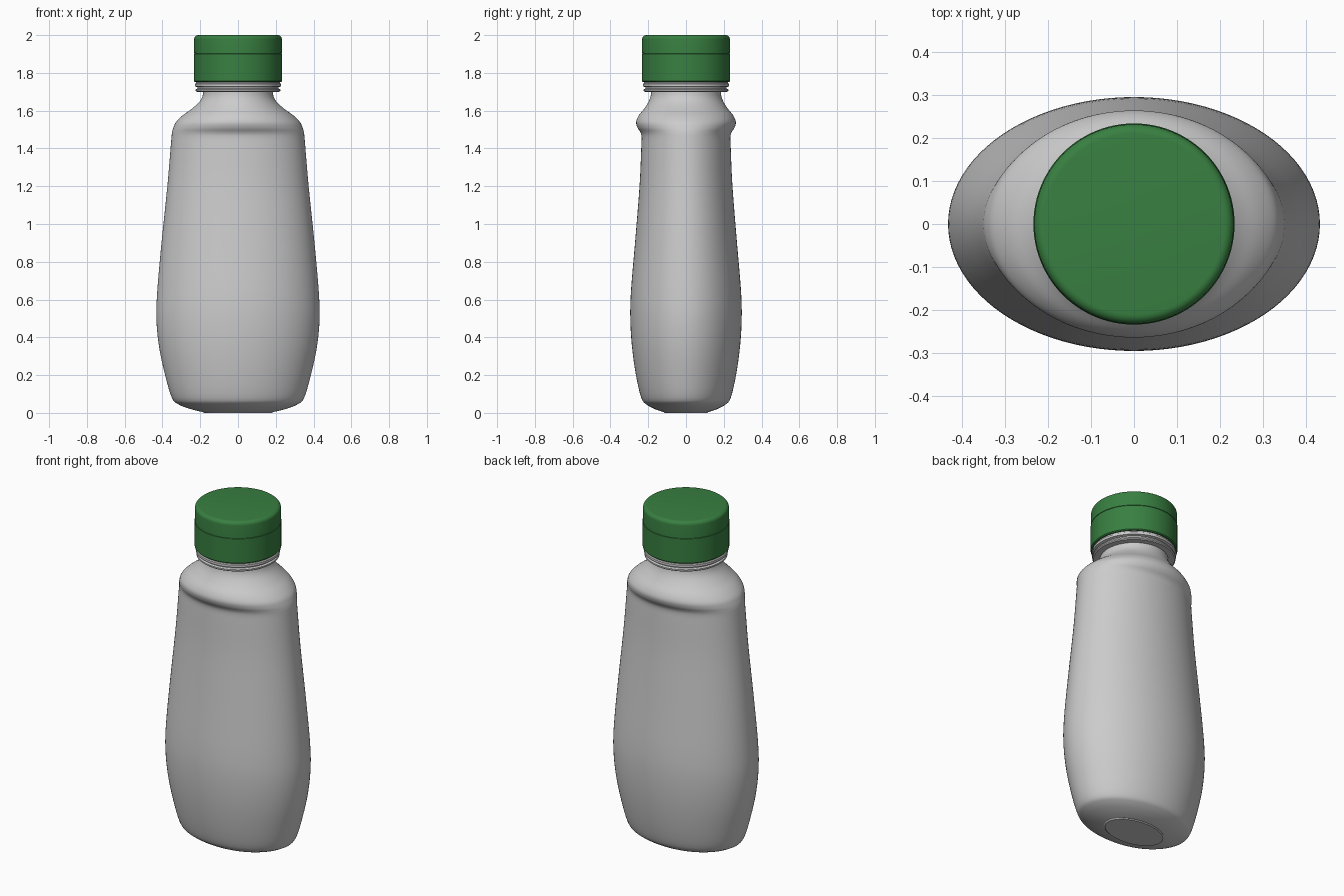
import bpy, bmesh, math

cube = bpy.data.objects.get("Cube")
if cube:
    bpy.data.objects.remove(cube, do_unlink=True)


def material(name, rgb):
    mat = bpy.data.materials.new(name)
    mat.use_nodes = True
    mat.diffuse_color = (*rgb, 1)
    bsdf = mat.node_tree.nodes["Principled BSDF"]
    bsdf.inputs["Base Color"].default_value = (*rgb, 1)
    bsdf.inputs["Roughness"].default_value = 0.5
    return mat


def catmull(rows, steps):
    """Smooth a list of profile rows by passing a spline through them."""
    pts = [rows[0]] + rows + [rows[-1]]
    out = []
    for p0, p1, p2, p3 in zip(pts, pts[1:], pts[2:], pts[3:]):
        for s in range(steps):
            t = s / steps
            out.append(tuple(
                b + 0.5 * t * (c - a + t * (2*a - 5*b + 4*c - d + t * (3*(b - c) + d - a)))
                for a, b, c, d in zip(p0, p1, p2, p3)))
    return out + [rows[-1]]


def loft(name, rows, mat, sides=96):
    """Skin elliptical rings given as (height, x radius, y radius)."""
    bm = bmesh.new()
    rings = []
    for z, rx, ry in rows:
        angles = [math.tau * i / sides for i in range(sides)]
        rings.append([bm.verts.new((rx * math.cos(a), ry * math.sin(a), z)) for a in angles])
    for low, high in zip(rings, rings[1:]):
        for i in range(sides):
            j = (i + 1) % sides
            bm.faces.new((low[i], low[j], high[j], high[i]))
    bm.faces.new(rings[0][::-1])
    bm.faces.new(rings[-1])
    mesh = bpy.data.meshes.new(name)
    bm.to_mesh(mesh)
    bm.free()
    mesh.materials.append(mat)
    obj = bpy.data.objects.new(name, mesh)
    bpy.context.collection.objects.link(obj)
    bpy.ops.object.select_all(action='DESELECT')
    obj.select_set(True)
    bpy.context.view_layer.objects.active = obj
    bpy.ops.object.shade_smooth_by_angle(angle=math.radians(35))
    return obj


def lathe(name, rows, mat):
    return loft(name, [(z, r, r) for z, r in rows], mat)


white = material("white plastic", (0.6, 0.6, 0.6))
green = material("green plastic", (0.04, 0.215, 0.053))

# Bottle body: flat foot, swelling sides, pinched shoulder and round neck
body_rows = [
    (0.005, 0.19, 0.12), (0.02, 0.25, 0.165), (0.045, 0.315, 0.21),
    (0.08, 0.35, 0.237), (0.2, 0.386, 0.265), (0.35, 0.418, 0.286),
    (0.5, 0.432, 0.295), (0.65, 0.427, 0.291), (0.9, 0.405, 0.27),
    (1.2, 0.374, 0.246), (1.4, 0.357, 0.237), (1.46, 0.352, 0.235),
    (1.485, 0.349, 0.241), (1.51, 0.342, 0.257), (1.54, 0.328, 0.264),
    (1.575, 0.293, 0.25), (1.61, 0.245, 0.222), (1.65, 0.202, 0.197),
    (1.69, 0.185, 0.185), (1.75, 0.185, 0.185)]
loft("bottle_body", catmull(body_rows, 4), white)
loft("base_foot", [(0, 0.18, 0.112), (0.012, 0.195, 0.124)], white)

# Ridged collar between neck and cap
lathe("neck_collar", [
    (1.7, 0.18), (1.7, 0.218), (1.705, 0.224), (1.713, 0.224), (1.718, 0.214),
    (1.724, 0.214), (1.728, 0.228), (1.742, 0.228), (1.746, 0.222), (1.758, 0.222)], white)

# Screw cap with a fine seam under the lid and a rounded rim
rim = [(1.978 + 0.022 * math.sin(a), 0.21 + 0.022 * math.cos(a))
       for a in (math.pi / 12 * i for i in range(7))]
lathe("screw_cap", [
    (1.752, 0.215), (1.752, 0.229), (1.757, 0.234), (1.901, 0.234), (1.902, 0.231),
    (1.905, 0.231), (1.906, 0.2335)] + rim, green)
